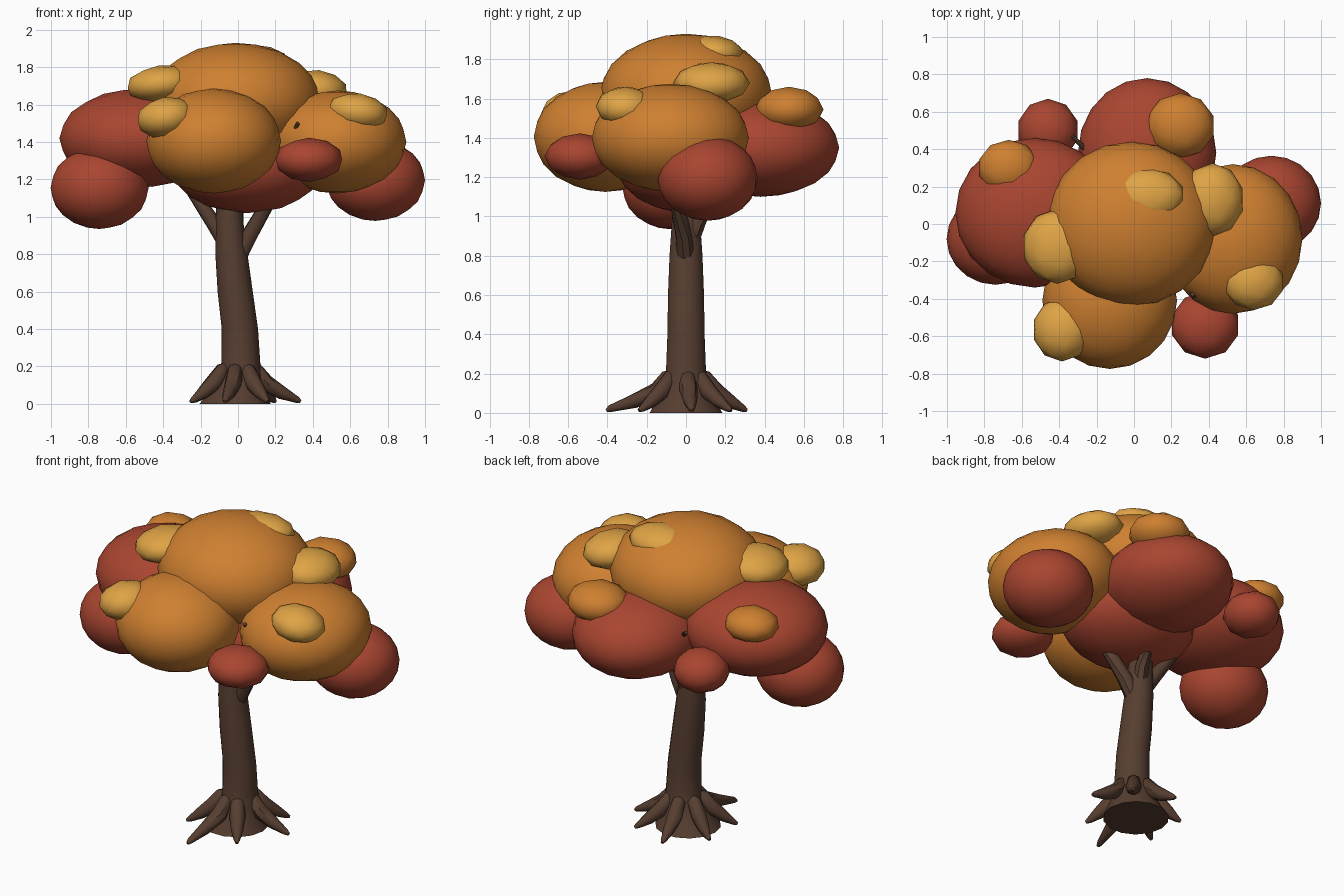
import bpy, bmesh, math
from mathutils import Vector, Matrix

if "Cube" in bpy.data.objects:
    bpy.data.objects.remove(bpy.data.objects["Cube"])


def material(name, rgb):
    m = bpy.data.materials.new(name)
    m.diffuse_color = (*rgb, 1)
    m.use_nodes = True
    m.node_tree.nodes["Principled BSDF"].inputs["Base Color"].default_value = m.diffuse_color
    return m


BARK = material("bark brown", (0.095, 0.048, 0.030))
RED = material("leaf red", (0.40, 0.060, 0.030))
ORANGE = material("leaf orange", (0.62, 0.215, 0.030))
YELLOW = material("leaf yellow", (0.74, 0.370, 0.060))


def finish(bm, name, mat, angle):
    bmesh.ops.recalc_face_normals(bm, faces=bm.faces)
    me = bpy.data.meshes.new(name)
    bm.to_mesh(me)
    bm.free()
    me.materials.append(mat)
    ob = bpy.data.objects.new(name, me)
    bpy.context.collection.objects.link(ob)
    bpy.ops.object.select_all(action='DESELECT')
    ob.select_set(True)
    bpy.context.view_layer.objects.active = ob
    bpy.ops.object.shade_smooth_by_angle(angle=math.radians(angle))
    return ob


def clump(name, mat, centre, radii, level, tilt=(0, 0)):
    """Leaf clump: ellipsoid, optionally leaning about x and y."""
    bm = bmesh.new()
    bmesh.ops.create_icosphere(bm, subdivisions=level, radius=1)
    rot = Matrix.Rotation(tilt[0], 4, 'X') @ Matrix.Rotation(tilt[1], 4, 'Y')
    mat4 = Matrix.Translation(centre) @ rot @ Matrix.Diagonal((*radii, 1))
    bmesh.ops.transform(bm, matrix=mat4, verts=bm.verts)
    return finish(bm, name, mat, 60)


def tube(name, pts, sides, level_rings=False):
    """Tapered tube through (x, y, z, radius) points."""
    bm = bmesh.new()
    rings = []
    for i, p in enumerate(pts):
        a, b = pts[max(i - 1, 0)], pts[min(i + 1, len(pts) - 1)]
        d = Vector(b[:3]) - Vector(a[:3])
        if level_rings:
            d = Vector((0, 0, 1))
        q = d.to_track_quat('Z', 'Y')
        ring = []
        for k in range(sides):
            t = math.tau * k / sides
            off = q @ Vector((math.cos(t), math.sin(t), 0)) * p[3]
            v = Vector(p[:3]) + off
            v.z = max(v.z, 0)
            ring.append(bm.verts.new(v))
        rings.append(ring)
    for r, s in zip(rings, rings[1:]):
        for k in range(sides):
            n = (k + 1) % sides
            bm.faces.new((r[k], r[n], s[n], s[k]))
    bm.faces.new(rings[0])
    bm.faces.new(rings[-1])
    return finish(bm, name, BARK, 45)


# Trunk with flared foot
tube("trunk", [(-.015, 0, 0, .19), (-.005, 0, .06, .155), (.01, 0, .14, .118),
               (.015, 0, .22, .104), (.01, 0, .40, .097), (-.015, 0, .60, .094),
               (-.035, 0, .80, .086), (-.047, 0, 1.0, .072), (-.05, 0, 1.25, .055)],
     14, True)

# Branches reaching into the crown
branches = [
    ("right_branch", [(-.02, 0, .74, .045), (.06, -.01, .90, .044),
                      (.17, -.05, 1.09, .036), (.25, -.22, 1.32, .022),
                      (.32, -.39, 1.50, .010)]),
    ("back_branch", [(-.04, .0, .80, .045), (-.01, .06, .97, .042),
                     (.0, .14, 1.14, .034), (-.18, .32, 1.35, .022),
                     (-.33, .47, 1.48, .010)]),
    ("left_branch", [(-.03, 0, .80, .045), (-.12, .02, .95, .042),
                     (-.26, .05, 1.16, .032), (-.42, .08, 1.38, .018)]),
]
for name, pts in branches:
    tube(name, pts, 8)

# Roots: spread from the foot to pointed tips on the ground
tips = [(.335, .03), (.16, -.24), (-.07, -.405), (-.255, -.15),
        (-.25, .12), (-.05, .31), (.20, .23)]
for i, (x, y) in enumerate(tips):
    r = math.hypot(x, y)
    cx, cy = x / r, y / r
    prof = [(.075, .205, .018), (.09, .185, .040), (.15, .11, .046),
            (.15 + (r - .15) * .45, .06, .036), (r - .02, .022, .018), (r, .012, .009)]
    tube(f"root_{i + 1}", [(cx * d, cy * d, z, w) for d, z, w in prof], 8)

# Large leaf clumps
clump("crown_core", RED, (.05, .0, 1.28), (.41, .36, .26), 3)
clump("crown_top", ORANGE, (-.015, 0, 1.615), (.455, .44, .315), 3)
clump("crown_front", ORANGE, (-.13, -.41, 1.405), (.36, .365, .28), 3)
clump("crown_right", ORANGE, (.53, -.08, 1.40), (.37, .40, .275), 3)
clump("crown_left", RED, (-.53, .06, 1.42), (.425, .40, .265), 3)
clump("crown_back", RED, (.07, .38, 1.35), (.37, .40, .25), 3)

# Medium hanging clumps
clump("left_hanging_clump", RED, (-.74, -.08, 1.155), (.262, .245, .22), 3)
clump("right_hanging_clump", RED, (.735, .11, 1.195), (.265, .255, .217), 3)

# Small accent clumps
clump("front_small_clump", RED, (.38, -.54, 1.305), (.185, .18, .118), 2)
clump("back_small_clump", RED, (-.46, .50, 1.29), (.165, .17, .13), 2)
clump("back_orange_accent", ORANGE, (.248, .525, 1.545), (.185, .175, .115), 2)
clump("left_orange_accent", ORANGE, (-.67, .30, 1.56), (.165, .15, .10), 2)
clump("front_yellow_accent", YELLOW, (-.385, -.565, 1.53), (.16, .17, .11), 2, (0, -.15))
clump("right_yellow_accent", YELLOW, (.64, -.31, 1.56), (.165, .15, .10), 2, (0, .15))
clump("left_yellow_accent", YELLOW, (-.41, -.12, 1.71), (.19, .20, .10), 2, (0, -.12))
clump("back_yellow_accent", YELLOW, (.42, .13, 1.68), (.17, .195, .105), 2, (0, .12))
clump("top_yellow_accent", YELLOW, (.07, .155, 1.835), (.20, .145, .085), 2, (-.15, 0))
